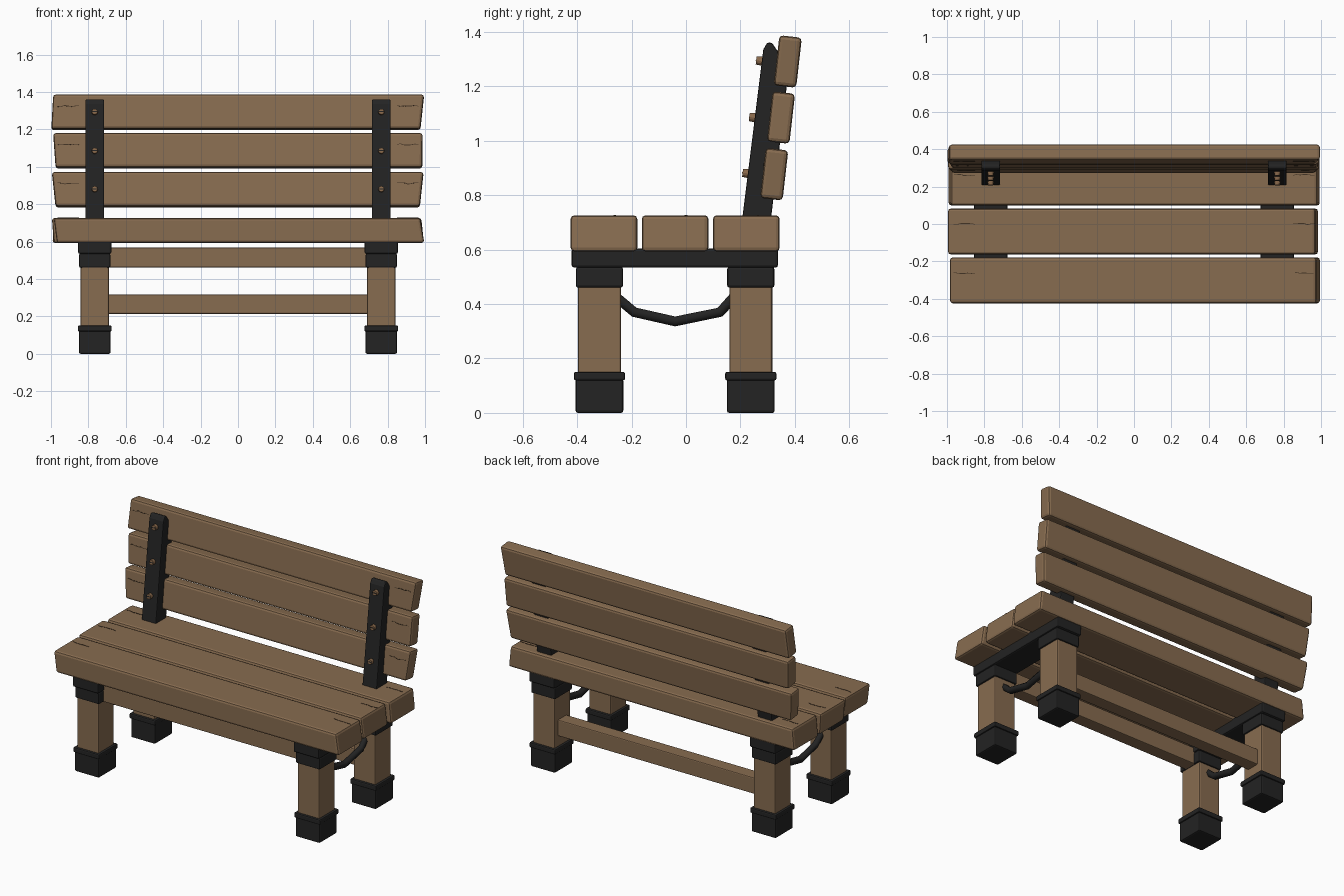
import bpy, bmesh, math, random
from mathutils import Matrix, Vector

if "Cube" in bpy.data.objects:
    bpy.data.objects.remove(bpy.data.objects["Cube"])

random.seed(4)
TILT = math.radians(-6.5)   # lean of the backrest
LEG_X = 0.766


def material(name, rgb):
    m = bpy.data.materials.new(name)
    m.diffuse_color = (*rgb, 1)
    m.use_nodes = True
    m.node_tree.nodes["Principled BSDF"].inputs["Base Color"].default_value = m.diffuse_color
    return m


WOOD = material("brown wood", (0.245, 0.150, 0.080))
IRON = material("black iron", (0.017, 0.017, 0.017))
COPPER = material("bolt copper", (0.25, 0.14, 0.07))
CRACK = material("dark crack", (0.055, 0.034, 0.018))


def finish(name, bm, mat, bevel=0.0, matrix=None):
    bmesh.ops.recalc_face_normals(bm, faces=bm.faces)
    me = bpy.data.meshes.new(name)
    bm.to_mesh(me)
    bm.free()
    me.materials.append(mat)
    ob = bpy.data.objects.new(name, me)
    bpy.context.collection.objects.link(ob)
    if matrix:
        ob.matrix_world = matrix
    if bevel:
        b = ob.modifiers.new("soft edges", "BEVEL")
        b.width, b.segments = bevel, 2
        b.limit_method, b.angle_limit = "ANGLE", math.radians(40)
    return ob


def box(name, center, size, mat, bevel=0.0):
    bm = bmesh.new()
    bmesh.ops.create_cube(bm, size=1)
    for v in bm.verts:
        v.co = Vector([c + a * s for c, a, s in zip(center, v.co, size)])
    return finish(name, bm, mat, bevel)


def plank(name, matrix, depth, height, ends):
    """Board along x; ends = x at left bottom, left top, right bottom, right top."""
    bm = bmesh.new()
    bmesh.ops.create_cube(bm, size=1)
    for v in bm.verts:
        x = ends[(2 if v.co.x > 0 else 0) + (1 if v.co.z > 0 else 0)]
        v.co = Vector((x, v.co.y * depth, v.co.z * height))
    return finish(name, bm, WOOD, 0.014, matrix)


def crack(name, matrix, side):
    """Thin jagged strip lying in the local xy plane near a board end."""
    bm = bmesh.new()
    n, rows = 7, []
    for i in range(n):
        x = side * (0.85 + 0.115 * i / (n - 1))
        y = random.uniform(-0.004, 0.004)
        w = 0.0025 * (1 - abs(2 * i / (n - 1) - 1) * 0.6)
        rows.append([bm.verts.new((x, y + k * w, 0)) for k in (-1, 1)])
    for a, b in zip(rows, rows[1:]):
        bm.faces.new((a[0], b[0], b[1], a[1]))
    solid = bmesh.ops.extrude_face_region(bm, geom=bm.faces[:])
    for v in solid["geom"]:
        if isinstance(v, bmesh.types.BMVert):
            v.co.z += 0.002
    finish(name, bm, CRACK, 0, matrix)


# Seat planks with cracks on top
seat = [("front", -0.3015, (-0.968, -0.985, 0.996, 0.975)),
        ("middle", -0.04, (-0.985, -0.995, 0.985, 0.968)),
        ("rear", 0.2215, (-0.992, -0.978, 0.994, 0.98))]
for label, y, ends in seat:
    plank(f"seat_plank_{label}", Matrix.Translation((0, y, 0.6595)), 0.245, 0.133, ends)
    for s in (-1, 1):
        crack(f"seat_crack_{label}", Matrix.Translation((0, y + 0.04, 0.7255)), s)

# Backrest planks with cracks on the front
back = [("top", 0.374, 1.291, (-0.998, -0.988, 0.975, 0.995)),
        ("middle", 0.349, 1.085, (-0.975, -0.988, 0.985, 0.987)),
        ("lower", 0.324, 0.877, (-0.975, -0.995, 0.972, 0.992))]
for label, y, z, ends in back:
    m = Matrix.Translation((0, y, z)) @ Matrix.Rotation(TILT, 4, "X")
    plank(f"back_plank_{label}", m, 0.083, 0.185, ends)
    face = m @ Matrix.Translation((0, -0.041, 0.03)) @ Matrix.Rotation(math.pi / 2, 4, "X")
    for s in (-1, 1):
        crack(f"back_crack_{label}", face, s)

# Legs with iron feet and collars
for s, side in ((-1, "left"), (1, "right")):
    x = s * LEG_X
    for row, y in (("front", -0.318), ("rear", 0.238)):
        tag = f"{row}_{side}"
        box(f"leg_{tag}", (x, y, 0.27), (0.15, 0.158, 0.52), WOOD, 0.008)
        box(f"foot_{tag}", (x, y, 0.0625), (0.168, 0.175, 0.125), IRON, 0.008)
        box(f"foot_rim_{tag}", (x, y, 0.135), (0.181, 0.188, 0.032), IRON, 0.007)
        box(f"leg_collar_{tag}", (x, y, 0.498), (0.168, 0.174, 0.076), IRON, 0.009)

    # Iron rail under the seat
    box(f"seat_rail_{side}", (x, -0.041, 0.569), (0.178, 0.758, 0.07), IRON, 0.009)

    # Curved brace between front and rear leg
    cu = bpy.data.curves.new("brace_path", "CURVE")
    cu.dimensions, cu.bevel_depth, cu.bevel_resolution = "3D", 0.021, 1
    cu.use_fill_caps = True
    path = [(-0.28, 0.445), (-0.19, 0.37), (-0.04, 0.336), (0.125, 0.37), (0.175, 0.425)]
    sp = cu.splines.new("POLY")
    sp.points.add(len(path) - 1)
    for p, (y, z) in zip(sp.points, path):
        p.co = (x, y, z, 1)
    tmp = bpy.data.objects.new("brace_path", cu)
    bpy.context.collection.objects.link(tmp)
    bpy.context.view_layer.update()
    me = bpy.data.meshes.new_from_object(tmp.evaluated_get(bpy.context.evaluated_depsgraph_get()))
    bpy.data.objects.remove(tmp)
    me.materials.clear()
    me.materials.append(IRON)
    bpy.context.collection.objects.link(bpy.data.objects.new(f"brace_{side}", me))

    # Leaning iron post, side profile extruded across x
    prof = [(0.200, 0.66), (0.306, 0.66), (0.369, 1.19), (0.372, 1.24), (0.336, 1.33),
            (0.316, 1.36), (0.298, 1.36), (0.284, 1.335)]
    bm = bmesh.new()
    f = bm.faces.new([bm.verts.new((x - 0.05, y, z)) for y, z in prof])
    ext = bmesh.ops.extrude_face_region(bm, geom=[f])
    for v in ext["geom"]:
        if isinstance(v, bmesh.types.BMVert):
            v.co.x += 0.1
    finish(f"back_post_{side}", bm, IRON, 0.006)

    # Slotted bolts on the post front
    for i, z in enumerate((1.293, 1.085, 0.88)):
        y = 0.207 + (z - 0.725) * 0.121
        m = Matrix.Translation((x, y, z)) @ Matrix.Rotation(TILT, 4, "X")
        bm = bmesh.new()
        bmesh.ops.create_cone(bm, cap_ends=True, segments=12, radius1=0.018, radius2=0.015,
                              depth=0.036, matrix=Matrix.Rotation(math.pi / 2, 4, "X"))
        finish(f"bolt_{side}_{i}", bm, COPPER, 0, m)
        slot = box(f"bolt_slot_{side}_{i}", (0, -0.018, 0), (0.026, 0.003, 0.005), IRON)
        slot.matrix_world = m

# Stretchers between the legs
box("front_stretcher", (0, -0.318, 0.515), (1.42, 0.085, 0.107), WOOD, 0.006)
box("rear_stretcher", (0, 0.238, 0.265), (1.42, 0.085, 0.102), WOOD, 0.006)
